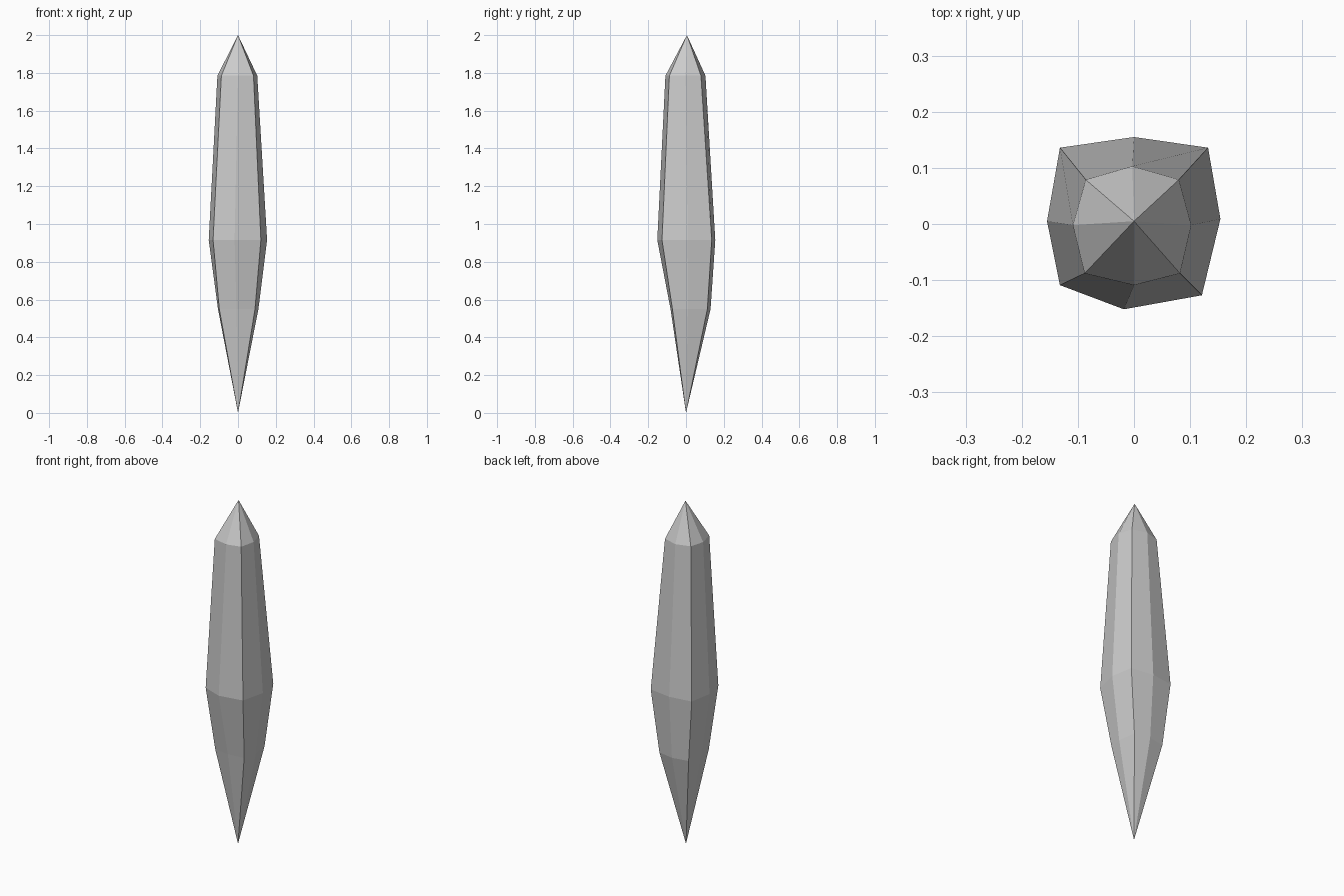
import bpy, bmesh

if "Cube" in bpy.data.objects:
    bpy.data.objects.remove(bpy.data.objects["Cube"])

# Eight-sided cross-sections, counter-clockwise from +x: (height, [(x, y), ...])
rings = [
    (0.55, [(.108, .01), (.092, .113), (0, .130), (-.096, .113),
            (-.106, .01), (-.099, -.068), (-.008, -.082), (.09, -.072)]),
    (0.915, [(.154, .009), (.132, .136), (0, .155), (-.132, .136),
             (-.155, .005), (-.132, -.109), (-.018, -.152), (.121, -.127)]),
    (1.785, [(.102, -.002), (.08, .079), (-.003, .103), (-.086, .079),
             (-.109, -.002), (-.088, -.088), (0, -.109), (.082, -.088)]),
]

bm = bmesh.new()
bottom = bm.verts.new((0, 0, 0))
top = bm.verts.new((0, .005, 2))
loops = [[bm.verts.new((x, y, z)) for x, y in pts] for z, pts in rings]

# Side facets plus the pointed ends
for i in range(8):
    j = (i + 1) % 8
    bm.faces.new((bottom, loops[0][j], loops[0][i]))
    for a, b in zip(loops, loops[1:]):
        bm.faces.new((a[i], a[j], b[j], b[i]))
    bm.faces.new((loops[-1][i], loops[-1][j], top))

bmesh.ops.recalc_face_normals(bm, faces=bm.faces)
mesh = bpy.data.meshes.new("crystal_shard")
bm.to_mesh(mesh)
bm.free()
bpy.context.collection.objects.link(bpy.data.objects.new("crystal_shard", mesh))
